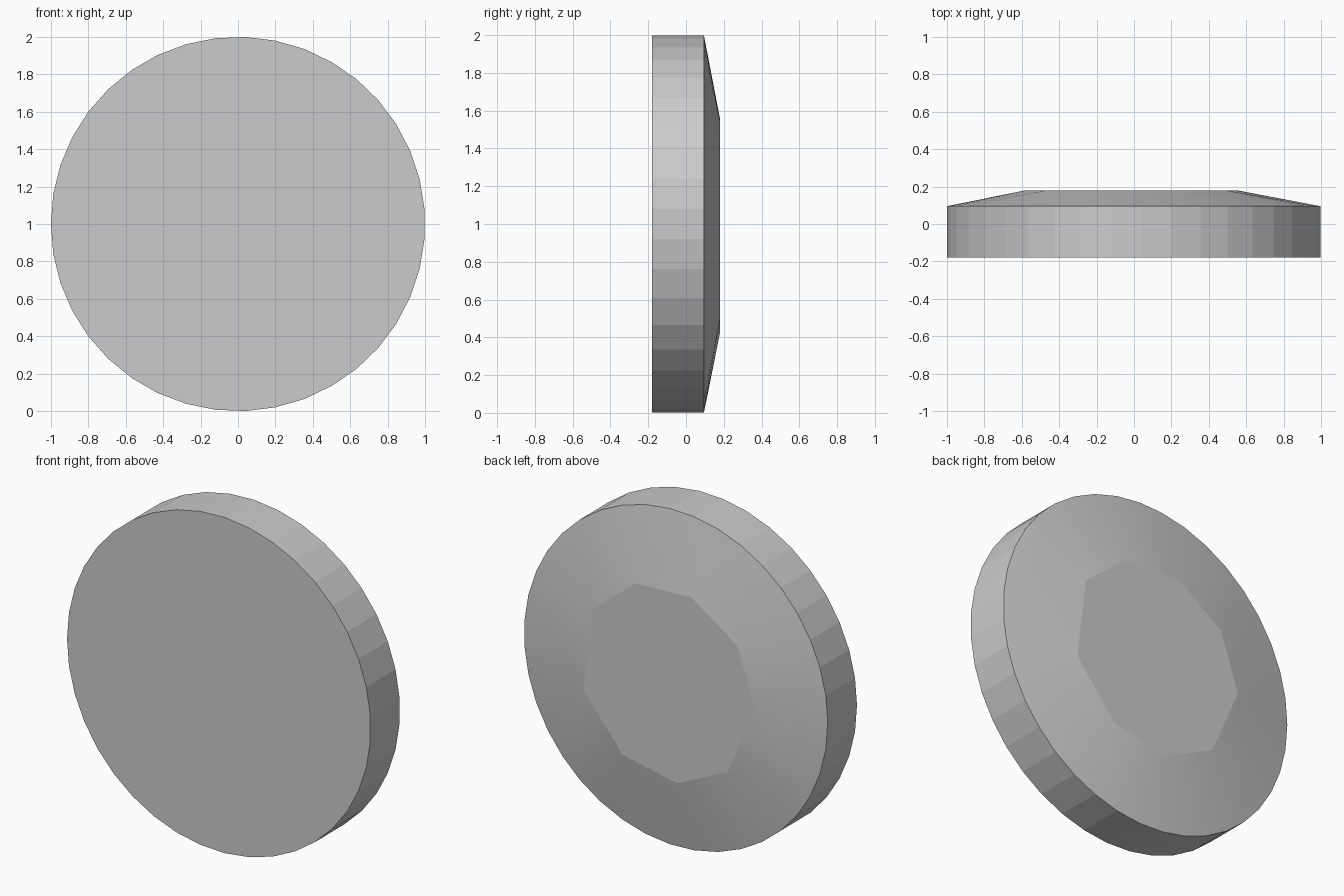
import bpy, bmesh
from math import cos, sin, radians, tau

if "Cube" in bpy.data.objects:
    bpy.data.objects.remove(bpy.data.objects["Cube"])

SIDES = 39
STEP = tau / SIDES


def ring(bm, radius, y, angles):
    return [bm.verts.new((radius * cos(a), y, 1 + radius * sin(a))) for a in angles]


bm = bmesh.new()
full = [tau / 2 + k * STEP for k in range(SIDES)]
# rim: straight wall from flat front to start of the back slope
ring(bm, 1.0, -0.18, full)
ring(bm, 1.0, 0.095, full)
# slightly uneven nine-sided plateau on the back
plateau = [180, 226.2, 263.1, 300, 341.5, 392.3, 429.2, 466.2, 503.1]
ring(bm, 0.58, 0.18, [radians(a) for a in plateau])

# the body is convex, so a hull closes the front, wall, slope and plateau
bmesh.ops.convex_hull(bm, input=bm.verts[:])
bmesh.ops.dissolve_limit(bm, angle_limit=radians(0.5),
                         verts=bm.verts[:], edges=bm.edges[:])
bmesh.ops.recalc_face_normals(bm, faces=bm.faces[:])

mesh = bpy.data.meshes.new("round_disc")
bm.to_mesh(mesh)
bm.free()
disc = bpy.data.objects.new("round_disc", mesh)
bpy.context.collection.objects.link(disc)

# soft slope, crisp rim facets and plateau
bpy.context.view_layer.objects.active = disc
disc.select_set(True)
bpy.ops.object.shade_smooth_by_angle(angle=radians(8))
